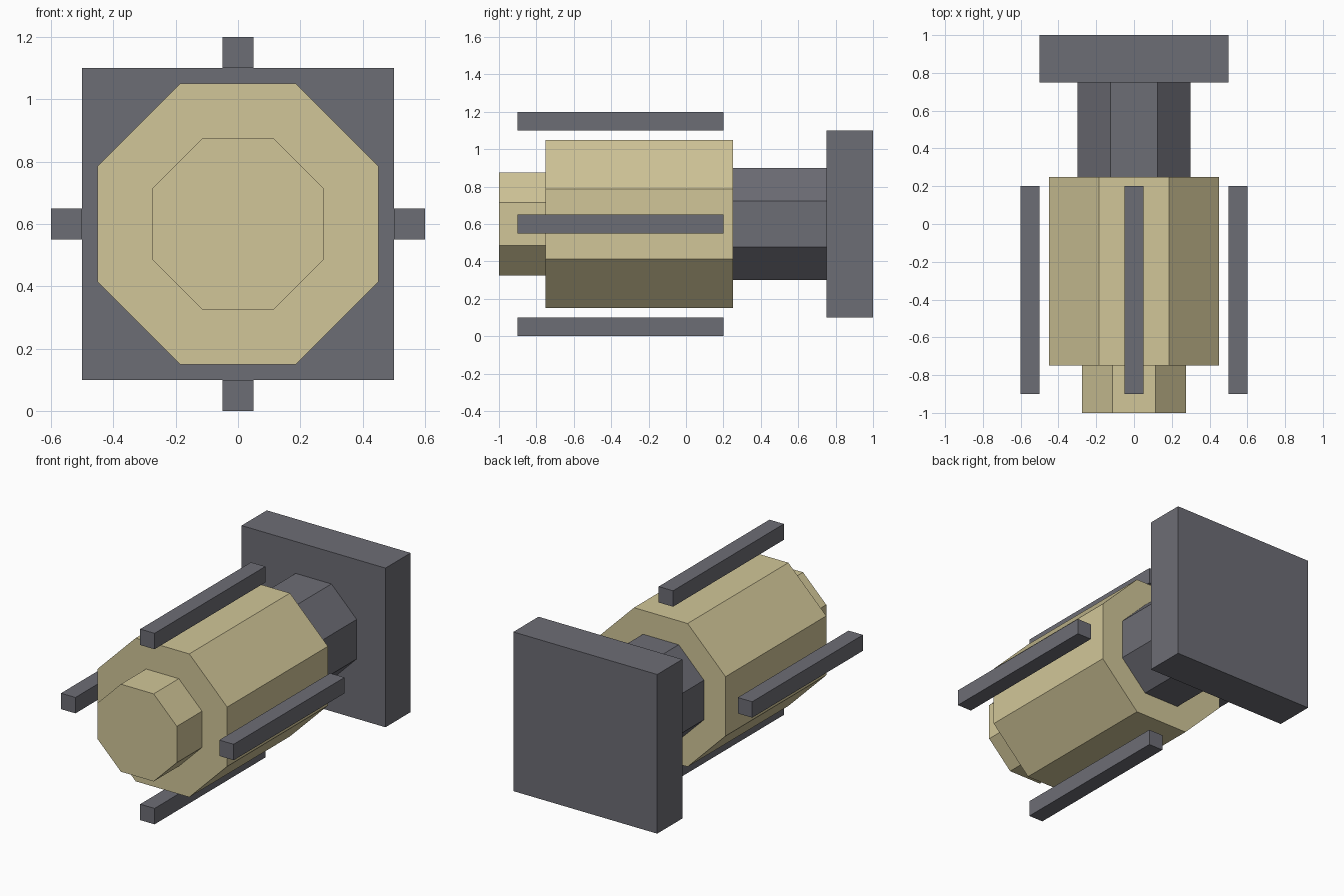
import bpy, math

if "Cube" in bpy.data.objects:
    bpy.data.objects.remove(bpy.data.objects["Cube"])


def material(name, color):
    m = bpy.data.materials.new(name)
    m.diffuse_color = (*color, 1)
    m.use_nodes = True
    m.node_tree.nodes["Principled BSDF"].inputs["Base Color"].default_value = m.diffuse_color
    return m


tan = material("sand_tan", (0.64, 0.565, 0.315))
gray = material("slate_gray", (0.152, 0.153, 0.178))
CZ = 0.6  # height of the central axis


def finish(obj, name, mat):
    obj.name = name
    obj.data.materials.append(mat)


def octagon(name, apothem, y0, y1, mat):
    """Flat-sided octagonal prism along y."""
    bpy.ops.mesh.primitive_cylinder_add(
        vertices=8, radius=apothem / math.cos(math.pi / 8), depth=y1 - y0)
    obj = bpy.context.object
    for v in obj.data.vertices:
        x, y, z = v.co
        a = math.atan2(y, x)
        # snap corners so that flats face up, down, left and right
        a = (math.floor(a / (math.pi / 4) + 0.01) + 0.5) * math.pi / 4
        r = math.hypot(x, y)
        v.co = (r * math.cos(a), -z, r * math.sin(a))
    obj.location = (0, (y0 + y1) / 2, CZ)
    finish(obj, name, mat)


def box(name, size, loc, mat):
    bpy.ops.mesh.primitive_cube_add(size=1, location=loc)
    obj = bpy.context.object
    for v in obj.data.vertices:
        v.co = [c * s for c, s in zip(v.co, size)]
    finish(obj, name, mat)


# Body, stepped along the axis
octagon("front_nozzle", 0.275, -1.0, -0.75, tan)
octagon("main_barrel", 0.45, -0.75, 0.25, tan)
octagon("rear_neck", 0.30, 0.25, 0.75, gray)

# Square mounting plate
box("back_plate", (1.0, 0.25, 1.0), (0, 0.875, CZ), gray)

# Four rods around the barrel
for name, dx, dz in (("right", 1, 0), ("top", 0, 1), ("left", -1, 0), ("bottom", 0, -1)):
    box(name + "_rod", (0.1, 1.1, 0.1), (0.55 * dx, -0.35, CZ + 0.55 * dz), gray)
